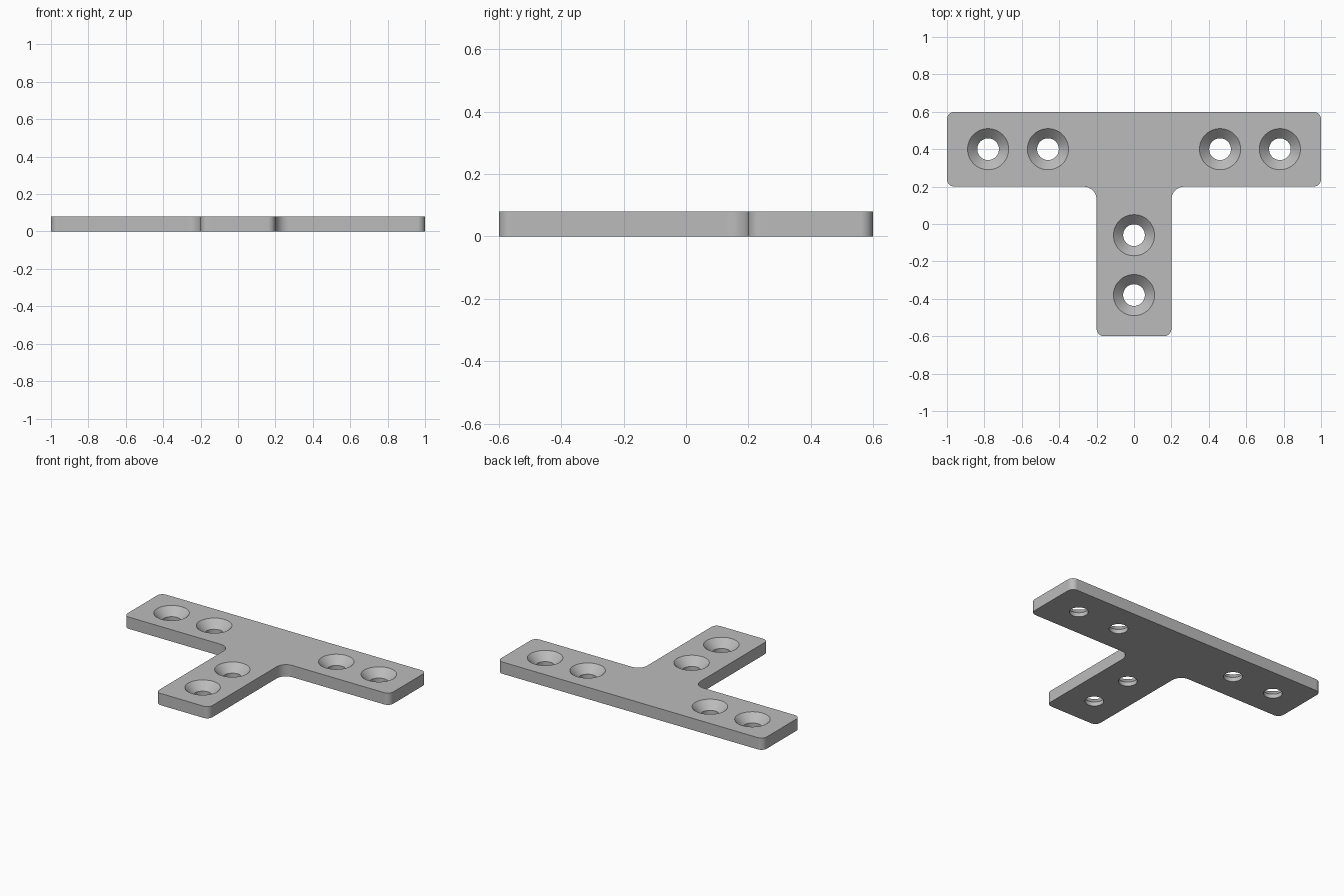
import bpy
import bmesh
import math
from mathutils import Vector

THICKNESS = 0.08
CORNER, FILLET = 0.04, 0.07
HOLE, SINK = 0.058, 0.11

cube = bpy.data.objects.get("Cube")
if cube:
    bpy.data.objects.remove(cube, do_unlink=True)

# Brushed grey metal
steel = bpy.data.materials.new("grey steel")
steel.use_nodes = True
grey = (0.5, 0.5, 0.5, 1)
steel.diffuse_color = grey
steel.node_tree.nodes["Principled BSDF"].inputs["Base Color"].default_value = grey


def make_object(name, bm):
    bmesh.ops.recalc_face_normals(bm, faces=bm.faces)
    mesh = bpy.data.meshes.new(name)
    bm.to_mesh(mesh)
    bm.free()
    mesh.materials.append(steel)
    obj = bpy.data.objects.new(name, mesh)
    bpy.context.collection.objects.link(obj)
    return obj


def rounded(corners, steps=8):
    """Replace every right-angled corner (x, y, radius) with an arc."""
    points = []
    for i, (x, y, r) in enumerate(corners):
        p = Vector((x, y, 0))
        to_prev = (Vector((*corners[i - 1][:2], 0)) - p).normalized()
        to_next = (Vector((*corners[(i + 1) % len(corners)][:2], 0)) - p).normalized()
        centre = p + r * (to_prev + to_next)
        for s in range(steps + 1):
            t = math.pi / 2 * s / steps
            points.append(centre - r * (to_next * math.cos(t) + to_prev * math.sin(t)))
    return points


# T-shaped plate
half = [(0.2, -0.6, CORNER), (0.2, 0.2, FILLET), (1, 0.2, CORNER), (1, 0.6, CORNER)]
outline = half + [(-x, y, r) for x, y, r in reversed(half)]
bm = bmesh.new()
base = bm.faces.new([bm.verts.new(p) for p in rounded(outline)])
extruded = bmesh.ops.extrude_face_region(bm, geom=[base], use_keep_orig=True)
top = [v for v in extruded["geom"] if isinstance(v, bmesh.types.BMVert)]
bmesh.ops.translate(bm, verts=top, vec=(0, 0, THICKNESS))
plate = make_object("t_plate", bm)

# Countersunk screw holes: straight bore below a 45 degree cone
margin = 0.02
profile = [(HOLE, -margin), (HOLE, THICKNESS - (SINK - HOLE)),
           (SINK, THICKNESS), (SINK, THICKNESS + margin)]
centres = [(side * x, 0.4) for side in (-1, 1) for x in (0.46, 0.78)]
centres += [(0, -0.06), (0, -0.38)]
sides = 48
bm = bmesh.new()
for cx, cy in centres:
    rings = [[bm.verts.new((cx + r * math.cos(2 * math.pi * k / sides),
                            cy + r * math.sin(2 * math.pi * k / sides), z))
              for k in range(sides)] for r, z in profile]
    for low, high in zip(rings, rings[1:]):
        for k in range(sides):
            n = (k + 1) % sides
            bm.faces.new((low[k], low[n], high[n], high[k]))
    bm.faces.new(rings[0])
    bm.faces.new(rings[-1])
cutter = make_object("hole_cutter", bm)
cutter.hide_render = True

# Cut the holes, then shade the curved walls smoothly
cut = plate.modifiers.new("screw holes", "BOOLEAN")
cut.operation = "DIFFERENCE"
cut.solver = "EXACT"
cut.object = cutter
bpy.ops.object.select_all(action="DESELECT")
plate.select_set(True)
bpy.context.view_layer.objects.active = plate
bpy.ops.object.modifier_apply(modifier=cut.name)
bpy.data.objects.remove(cutter, do_unlink=True)
bpy.ops.object.shade_smooth_by_angle(angle=math.radians(30))
weighted = plate.modifiers.new("even shading", "WEIGHTED_NORMAL")
weighted.keep_sharp = True
